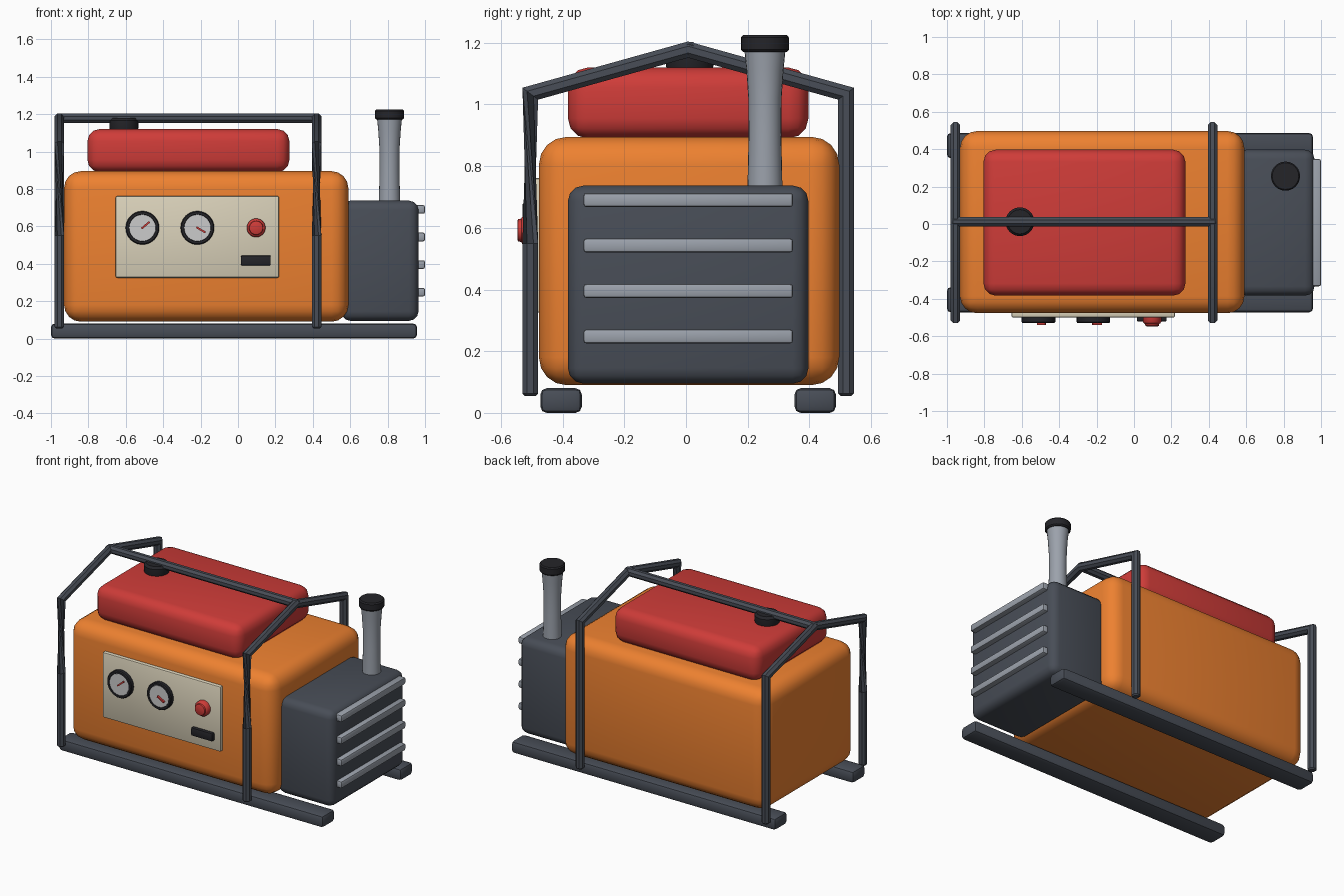
import bpy, bmesh
from math import pi, cos, sin, radians
from mathutils import Vector, Matrix

if "Cube" in bpy.data.objects:
    bpy.data.objects.remove(bpy.data.objects["Cube"])

MATS = {}
COLOURS = dict(orange=(0.85, 0.22, 0.03), red=(0.62, 0.045, 0.04), slate=(0.065, 0.075, 0.095),
               steel=(0.33, 0.36, 0.41), cream=(0.70, 0.64, 0.49), black=(0.018, 0.018, 0.022),
               white=(0.72, 0.72, 0.70))
YC = 0.007  # centre line of the machine


def finish(name, bm, colour):
    bmesh.ops.recalc_face_normals(bm, faces=bm.faces)
    me = bpy.data.meshes.new(name)
    bm.to_mesh(me)
    bm.free()
    ob = bpy.data.objects.new(name, me)
    bpy.context.collection.objects.link(ob)
    if colour not in MATS:
        MATS[colour] = bpy.data.materials.new(colour)
        MATS[colour].diffuse_color = (*COLOURS[colour], 1)
    me.materials.append(MATS[colour])
    bpy.ops.object.select_all(action='DESELECT')
    ob.select_set(True)
    bpy.context.view_layer.objects.active = ob
    bpy.ops.object.shade_smooth_by_angle(angle=radians(35))
    return ob


def box(name, x, y, z, colour, bevel=0.0, segs=3, rot=0.0):
    """Bevelled box from (min, max) ranges, optionally turned about its y axis."""
    bm = bmesh.new()
    bmesh.ops.create_cube(bm, size=1)
    bmesh.ops.scale(bm, vec=[r[1] - r[0] for r in (x, y, z)], verts=bm.verts)
    if bevel:
        bmesh.ops.bevel(bm, geom=bm.edges[:], offset=bevel, segments=segs, profile=0.5, affect='EDGES')
    bmesh.ops.rotate(bm, matrix=Matrix.Rotation(rot, 3, 'Y'), verts=bm.verts)
    bmesh.ops.translate(bm, vec=[(r[0] + r[1]) / 2 for r in (x, y, z)], verts=bm.verts)
    return finish(name, bm, colour)


def lathe(name, origin, profile, colour, axis='Z', sides=24):
    """Turn (radius, height) points; axis 'Y' points the height towards the front."""
    bm = bmesh.new()
    rings = [[bm.verts.new((r * cos(2 * pi * i / sides), r * sin(2 * pi * i / sides), h))
              for i in range(sides)] for r, h in profile]
    for a, b in zip(rings, rings[1:]):
        for i in range(sides):
            j = (i + 1) % sides
            bm.faces.new((a[i], a[j], b[j], b[i]))
    bm.faces.new(rings[0])
    bm.faces.new(rings[-1])
    if axis == 'Y':
        bmesh.ops.rotate(bm, matrix=Matrix.Rotation(pi / 2, 3, 'X'), verts=bm.verts)
    bmesh.ops.translate(bm, vec=origin, verts=bm.verts)
    return finish(name, bm, colour)


def tube(name, points, normal, radius, colour, rolls=None, sides=8):
    """Mitred tube along a planar path; rolls twist single rings."""
    bm = bmesh.new()
    pts, n = [Vector(p) for p in points], Vector(normal)
    rings = []
    for k, p in enumerate(pts):
        d0 = (p - pts[max(k - 1, 0)]).normalized()
        d1 = (pts[min(k + 1, len(pts) - 1)] - p).normalized()
        t = (d0 + d1).normalized()
        side = n.cross(t) / max(t.dot(d1 if d1.length else d0), 0.5)
        roll = rolls[k] if rolls else 0
        ang = [2 * pi * (i + 0.5) / sides + roll for i in range(sides)]
        rings.append([bm.verts.new(p + radius * (cos(a) * n + sin(a) * side)) for a in ang])
    for a, b in zip(rings, rings[1:]):
        for i in range(sides):
            j = (i + 1) % sides
            bm.faces.new((a[i], a[j], b[j], b[i]))
    caps = [bm.faces.new(rings[0]), bm.faces.new(rings[-1])]
    edges = list({e for f in caps for e in f.edges})
    bmesh.ops.bevel(bm, geom=edges, offset=0.008, segments=1, affect='EDGES')
    return finish(name, bm, colour)


# Main housing, fuel tank and engine block
box("housing", (-0.93, 0.59), (-0.477, 0.497), (0.09, 0.895), 'orange', 0.09, 4)
box("fuel_tank", (-0.805, 0.275), (-0.383, 0.397), (0.89, 1.12), 'red', 0.065, 3)
lathe("fuel_cap", (-0.61, 0.012, 0), [(0.07, 1.10), (0.077, 1.125), (0.077, 1.165), (0.065, 1.18)], 'black')
box("engine_block", (0.55, 0.965), (-0.383, 0.397), (0.095, 0.737), 'slate', 0.05, 3)

# Cooling slats
for i in range(4):
    z = 0.248 + i * 0.1475
    box(f"slat_{i + 1}", (0.94, 1.0), (-0.333, 0.347), (z - 0.023, z + 0.023), 'steel', 0.01, 2)

# Exhaust stack
lathe("exhaust_pipe", (0.81, 0.256, 0),
      [(0.057, 0.70), (0.056, 0.76), (0.053, 0.90), (0.054, 1.02), (0.060, 1.11), (0.067, 1.18)], 'steel')
lathe("exhaust_cap", (0.81, 0.256, 0),
      [(0.071, 1.17), (0.078, 1.178), (0.078, 1.217), (0.071, 1.225)], 'black')

# Control panel with gauges, button and switch
box("control_panel", (-0.655, 0.22), (-0.50, -0.455), (0.325, 0.762), 'cream', 0.01, 2)
for i, (x, tilt) in enumerate([(-0.511, 40), (-0.217, -30)], 1):
    a = radians(tilt)
    lathe(f"gauge_rim_{i}", (x, -0.49, 0.592),
          [(0.09, 0), (0.09, 0.034), (0.085, 0.04), (0.073, 0.04), (0.071, 0.034)], 'black', 'Y')
    lathe(f"gauge_face_{i}", (x, -0.49, 0.592), [(0.071, 0.02), (0.071, 0.037)], 'white', 'Y')
    cx, cz = x + 0.022 * cos(a), 0.592 + 0.022 * sin(a)
    box(f"needle_{i}", (cx - 0.028, cx + 0.028), (-0.54, -0.522), (cz - 0.005, cz + 0.005), 'red', rot=-a)
lathe("stop_button", (0.097, -0.49, 0.592),
      [(0.05, 0), (0.05, 0.032), (0.043, 0.042), (0.038, 0.044), (0.036, 0.054), (0.03, 0.057)], 'red', 'Y')
box("switch", (0.015, 0.175), (-0.522, -0.49), (0.39, 0.445), 'black', 0.008, 2)

# Skids
for side, s in (("front", -1), ("back", 1)):
    y = YC + s * 0.412
    box(f"{side}_skid", (-1.0, 0.957), (y - 0.067, y + 0.067), (0, 0.08), 'slate', 0.02, 2)

# Roll cage hoops (front posts carry a pinched twist) and ridge bar
R, TW = 0.0275, radians(135)
F, B = YC - 0.512, YC + 0.512
for side, x in (("left", -0.955), ("right", 0.42)):
    path = [(x, F, 0.055), (x, F, 0.55), (x, F, 1.035), (x, YC, 1.178), (x, B, 1.035), (x, B, 0.055)]
    tube(f"{side}_hoop", path, (1, 0, 0), R, 'slate', [0, 0, TW, TW, TW, TW])
tube("ridge_bar", [(-0.975, 0.012, 1.178), (0.44, 0.012, 1.178)], (0, 1, 0), R, 'slate')

for m in bpy.data.materials:
    if m.users and not m.is_grease_pencil:
        m.use_nodes = True
        m.node_tree.nodes["Principled BSDF"].inputs["Base Color"].default_value = m.diffuse_color
